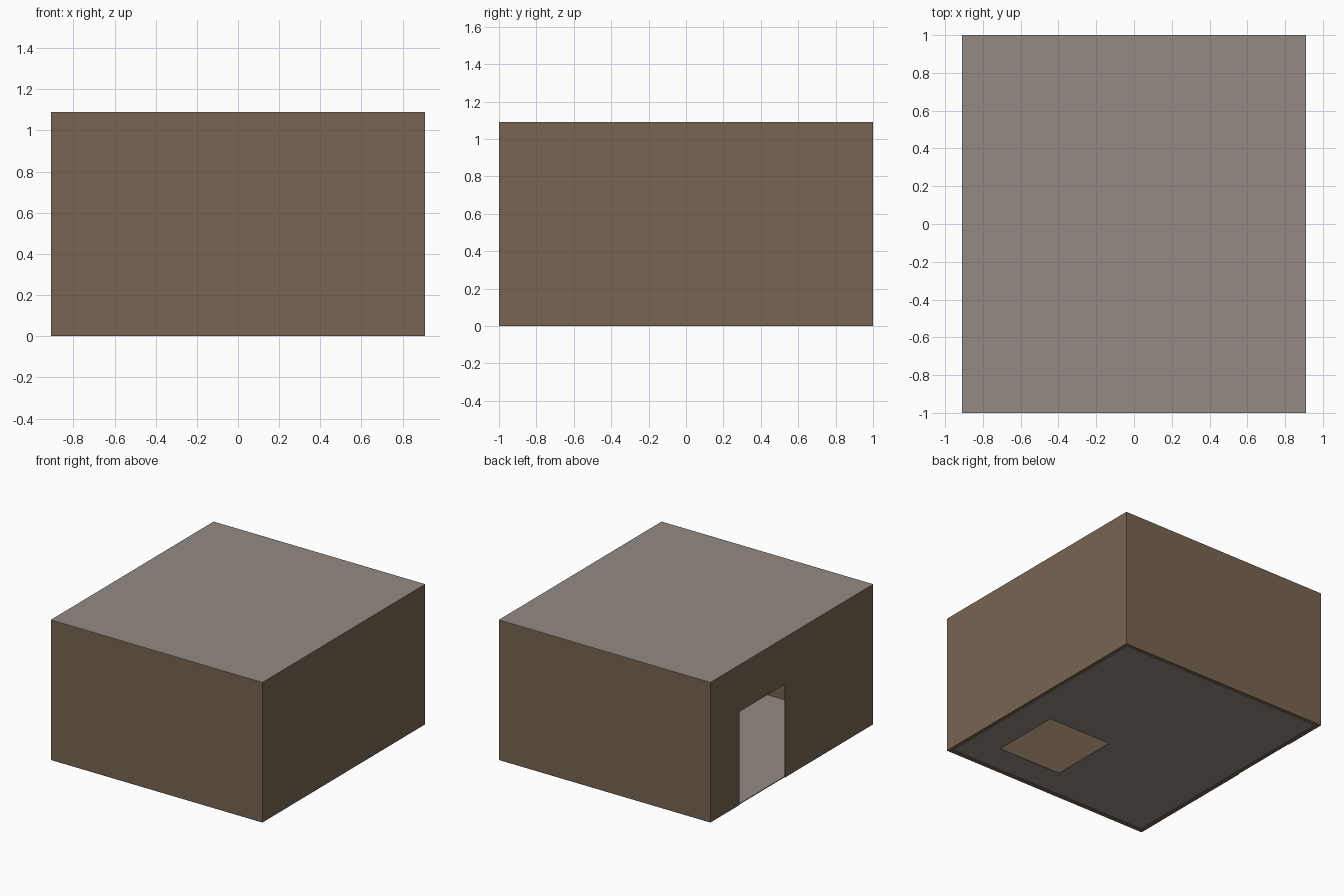
import bpy

if "Cube" in bpy.data.objects:
    bpy.data.objects.remove(bpy.data.objects["Cube"])

W, D, H = 0.91, 1.0, 1.09      # half width, half depth, height
T = 0.035                      # wall thickness
THIN = 0.005                   # doorway wall thickness


def material(name, rgb):
    m = bpy.data.materials.new(name)
    m.diffuse_color = (*rgb, 1)
    m.use_nodes = True
    m.node_tree.nodes["Principled BSDF"].inputs["Base Color"].default_value = m.diffuse_color
    return m


brown = material("earth brown", (0.188, 0.130, 0.084))
gray = material("warm gray", (0.296, 0.258, 0.227))


def box(name, lo, hi, mat=None):
    """Axis-aligned box between two corners."""
    v = [(x, y, z) for z in (lo[2], hi[2]) for y in (lo[1], hi[1]) for x in (lo[0], hi[0])]
    f = [(0, 2, 3, 1), (4, 5, 7, 6), (0, 1, 5, 4), (2, 6, 7, 3), (0, 4, 6, 2), (1, 3, 7, 5)]
    me = bpy.data.meshes.new(name)
    me.from_pydata(v, [], f)
    ob = bpy.data.objects.new(name, me)
    bpy.context.collection.objects.link(ob)
    if mat:
        me.materials.append(mat)
    return ob


def cut(target, name, lo, hi):
    """Subtract a hidden box from the target."""
    c = box(name, lo, hi, target.data.materials[0])
    c.hide_render = True
    c.hide_set(True)
    m = target.modifiers.new(name, 'BOOLEAN')
    m.operation = 'DIFFERENCE'
    m.solver = 'EXACT'
    m.object = c


# hollow walls and ceiling, open at the bottom, with a doorway on the left
walls = box("walls", (-W, -D, 0), (W, D, H - 0.002), brown)
cut(walls, "room_cutter", (-W + THIN, -D + T, -0.1), (W - T, D - T, H - T))
cut(walls, "doorway_cutter", (-W - 0.1, 0.085, -0.2), (-W + 0.1, 0.64, 0.725))

# flat roof sheet
box("roof", (-W, -D, H - 0.002), (W, D, H), gray)

# floor with a square hatch opening
floor = box("floor", (-W + THIN, -D + T, 0.002), (W - T, D - T, 0.006), gray)
cut(floor, "hatch_cutter", (0.085, -0.735, -0.1), (0.63, -0.18, 0.1))

# brown strip under the floor along the doorway wall
box("left_sill", (-W + THIN, -D + T, 0), (-W + T, D - T, 0.002), brown)
